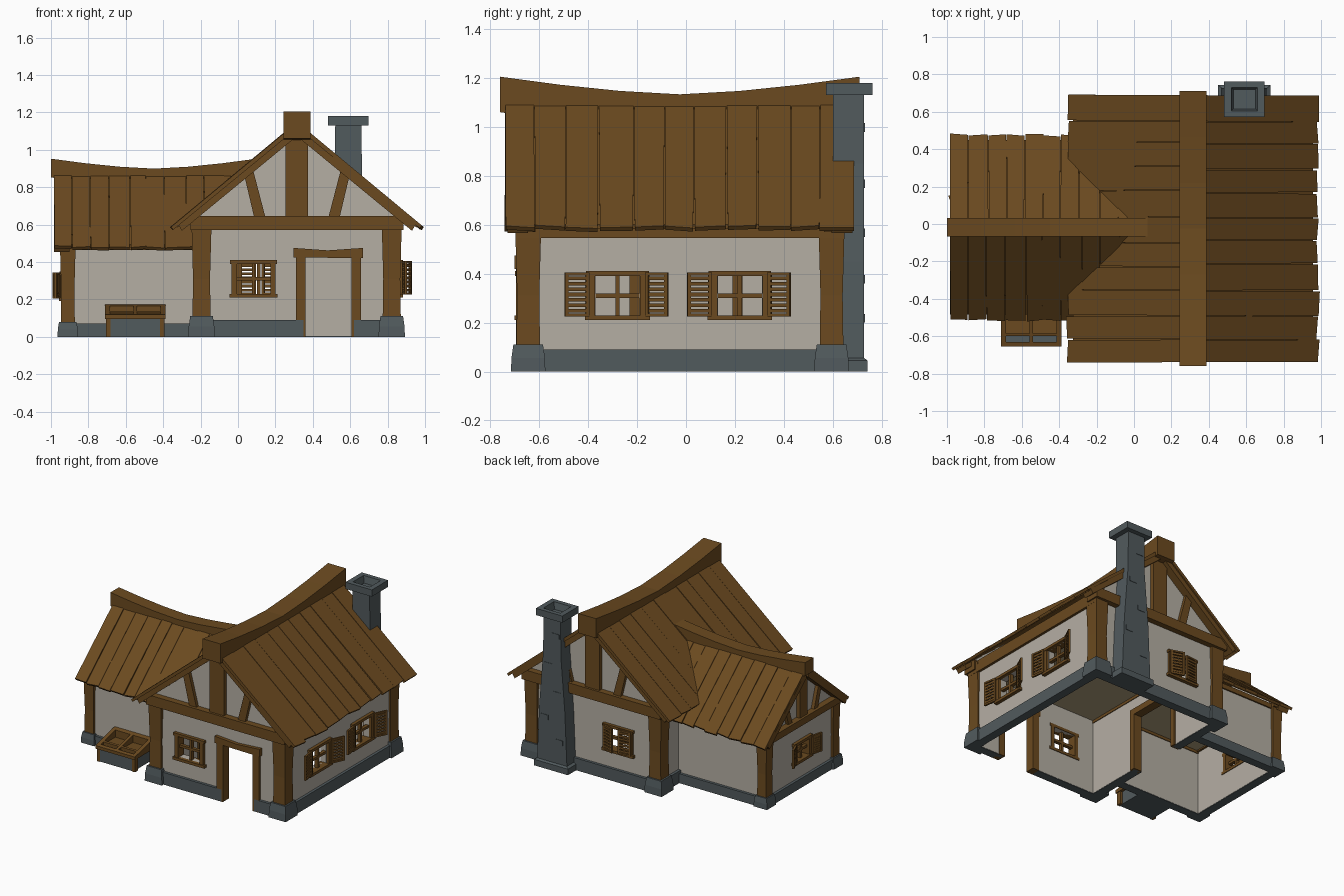
import bpy, bmesh, math, random
from mathutils import Matrix, Vector

if "Cube" in bpy.data.objects:
    bpy.data.objects.remove(bpy.data.objects["Cube"])

random.seed(4)


def material(name, rgb):
    m = bpy.data.materials.new(name)
    m.diffuse_color = (*rgb, 1)
    m.use_nodes = True
    m.node_tree.nodes["Principled BSDF"].inputs["Base Color"].default_value = m.diffuse_color
    return m


WOOD = material("brown wood", (0.147, 0.068, 0.014))
PLASTER = material("pale plaster", (0.46, 0.425, 0.37))
STONE = material("grey stone", (0.083, 0.103, 0.110))
CEIL = material("tan ceiling", (0.42, 0.34, 0.20))


def part(name, mat, solids, M=Matrix()):
    """Each solid is a list of rings lofted together and capped."""
    bm = bmesh.new()
    for rings in solids:
        vs = [[bm.verts.new(M @ Vector(p)) for p in r] for r in rings]
        n = len(vs[0])
        for a, b in zip(vs, vs[1:]):
            for i in range(n):
                j = (i + 1) % n
                bm.faces.new((a[i], a[j], b[j], b[i]))
        bm.faces.new(vs[0])
        bm.faces.new(vs[-1])
    bmesh.ops.recalc_face_normals(bm, faces=bm.faces)
    me = bpy.data.meshes.new(name)
    bm.to_mesh(me)
    bm.free()
    me.materials.append(mat)
    ob = bpy.data.objects.new(name, me)
    bpy.context.collection.objects.link(ob)
    return ob


def ring(x0, x1, y0, y1, z):
    return [(x0, y0, z), (x1, y0, z), (x1, y1, z), (x0, y1, z)]


def box(x0, x1, y0, y1, z0, z1):
    return [ring(x0, x1, y0, y1, z0), ring(x0, x1, y0, y1, z1)]


def prism(pts, d0, d1):
    return [[(u, d0, z) for u, z in pts], [(u, d1, z) for u, z in pts]]


def frame(u, d, ox=0, oy=0):
    """Local axes: u along the wall, d outward, z up; origin at (ox, oy)."""
    return Matrix(((u[0], d[0], 0, ox), (u[1], d[1], 0, oy), (0, 0, 1, 0), (0, 0, 0, 1)))


X, Y = (1, 0), (0, 1)
FRONT = frame(X, (0, -1), 0, -0.675)
BACK = frame(X, Y, 0, 0.625)
RIGHT = frame(Y, X, 0.857, 0)
LEFT = frame(Y, (-1, 0), -0.215, 0)
W_FRONT = frame(X, (0, -1), 0, -0.43)
W_BACK = frame(X, Y, 0, 0.395)
W_LEFT = frame(Y, (-1, 0), -0.93, 0)


def wall(name, mat, M, u0, u1, z0, z1, d0, d1, holes=()):
    solids, u = [], u0
    for a, b, lo, hi in holes:
        solids.append(box(u, a, d0, d1, z0, z1))
        if lo > z0:
            solids.append(box(a, b, d0, d1, z0, lo))
        if hi < z1:
            solids.append(box(a, b, d0, d1, hi, z1))
        u = b
    solids.append(box(u, u1, d0, d1, z0, z1))
    part(name, mat, solids, M)


# Walls and plinths: name, frame, range, wall top, plinth top, window holes, door
WALLS = [
    ("front", FRONT, -0.215, 0.857, 0.60, 0.09, [(-0.01, 0.18, 0.23, 0.39)], [(0.35, 0.62, 0, 0.43)]),
    ("back", BACK, -0.215, 0.857, 0.60, 0.09, [(0.02, 0.20, 0.23, 0.39)], []),
    ("right", RIGHT, -0.675, 0.625, 0.62, 0.09,
     [(-0.37, -0.19, 0.23, 0.39), (0.13, 0.31, 0.23, 0.39)], []),
    ("left", LEFT, -0.675, 0.625, 0.62, 0.09, [], [(-0.2, 0.2, 0, 0.43)]),
    ("wing_front", W_FRONT, -0.93, -0.215, 0.505, 0.07, [], []),
    ("wing_back", W_BACK, -0.93, -0.215, 0.505, 0.07, [], []),
    ("wing_left", W_LEFT, -0.43, 0.395, 0.505, 0.07, [(-0.10, 0.06, 0.205, 0.335)], []),
]
for n, M, a, b, top, pl, wins, doors in WALLS:
    wall(n + "_wall", PLASTER, M, a, b, 0.003, top, -0.045, 0, wins + doors)
    wall(n + "_plinth", STONE, M, a - 0.02, b + 0.02, 0, pl, -0.043, 0.02,
         [(d[0], d[1], 0, pl) for d in doors])
part("ceilings", CEIL, [box(-0.2, 0.84, -0.66, 0.61, 0.565, 0.575),
                        box(-0.92, -0.2, -0.42, 0.385, 0.485, 0.495)])


# Corner posts on stone feet, L-shaped so the room corners stay clean
def post(name, x, y, sx, sy, h, base, top):
    def r(k, z):
        c = -0.01
        return [(x + sx * u, y + sy * v, z) for u, v in
                ((-k, k), (k, k), (k, -k), (c, -k), (c, c), (-k, c))]
    part(name + "_post", WOOD, [[r(h * 0.9, base - 0.02), r(h * 0.84, 0.5 * top), r(h, top)]])
    part(name + "_foot", STONE, [[r(h * 1.3, 0), r(h * 1.27, base * 0.5), r(h * 1.12, base)]])


for nx, x, sx in (("left", -0.195, -1), ("right", 0.822, 1)):
    for ny, y, sy in (("front", -0.645, -1), ("back", 0.595, 1)):
        post(f"{ny}_{nx}", x, y, sx, sy, 0.054, 0.11, 0.62)
for ny, y, sy in (("front", -0.41, -1), ("back", 0.375, 1)):
    post("wing_" + ny, -0.91, y, -1, sy, 0.042, 0.08, 0.495)


# Windows with louvred shutters hinged at each side
def window(name, M, u, z0, z1, w, left=None, right=None):
    o = w / 2
    zc = (z0 + z1) / 2
    part(name + "_window_frame", WOOD, [
        box(u - o, u - o + 0.028, -0.05, 0.02, z0, z1), box(u + o - 0.028, u + o, -0.05, 0.02, z0, z1),
        box(u - o - 0.012, u + o + 0.012, -0.05, 0.026, z0, z0 + 0.02),
        box(u - o - 0.008, u + o + 0.008, -0.05, 0.024, z1 - 0.02, z1),
        box(u - 0.009, u + 0.009, -0.025, 0, z0, z1), box(u - o, u + o, -0.025, 0, zc - 0.009, zc + 0.009)], M)
    sw, a, b = 0.42 * w, z0 + 0.015, z1 - 0.005
    solids = [box(0, 0.014, -0.007, 0.007, a, b), box(sw - 0.014, sw, -0.007, 0.007, a, b),
              box(0, sw, -0.007, 0.007, a, a + 0.012), box(0, sw, -0.007, 0.007, b - 0.012, b)]
    n = 7
    for i in range(n):
        z = a + 0.012 + (b - a - 0.026) * (i + 0.2) / n
        solids.append(box(0.01, sw - 0.01, -0.004, 0.004, z, z + 0.015))
    for s, ang in ((-1, left), (1, right)):
        if ang is not None:
            T = (M @ Matrix.Translation((u + s * (o - 0.005), 0.025, 0)) @ Matrix.Diagonal((s, 1, 1, 1))
                 @ Matrix.Rotation(math.radians(ang), 4, 'Z'))
            part(name + "_shutter", WOOD, solids, T)


window("front", FRONT, 0.083, 0.21, 0.41, 0.235)
window("back", BACK, 0.11, 0.21, 0.41, 0.235, 174, 162)
window("right_front", RIGHT, -0.28, 0.21, 0.41, 0.24, 8, 25)
window("right_rear", RIGHT, 0.22, 0.21, 0.41, 0.24, 8, 25)
window("wing", W_LEFT, -0.02, 0.19, 0.35, 0.20, 15, 22)

# Door frames
part("front_door_frame", WOOD, [box(0.31, 0.362, -0.05, 0.02, 0, 0.43), box(0.607, 0.657, -0.05, 0.02, 0, 0.43),
     prism([(0.298, 0.425), (0.668, 0.42), (0.668, 0.475), (0.48, 0.462), (0.298, 0.475)], -0.05, 0.026)], FRONT)
part("inner_door_frame", WOOD, [box(-0.23, -0.19, -0.055, 0.01, 0, 0.43), box(0.19, 0.23, -0.055, 0.01, 0, 0.43),
                                box(-0.23, 0.23, -0.055, 0.01, 0.42, 0.465)], LEFT)


# Timber-framed gables: roof line is z = zt - slope * (u - o0)
def gable(name, M, half, zb, bh, zt, o0, slope, king, eave, b0, b1):
    def z(o):
        return zt - slope * (o - o0)
    e = half + 0.035
    part(name + "_gable_wall", PLASTER, [prism([(-half, zb), (half, zb), (half, z(half) - 0.03),
         (0, z(0) - 0.03), (-half, z(half) - 0.03)], -0.04, -0.005)], M)
    timber = [prism([(-e, zb), (e, zb), (e, min(zb + bh, z(e) - 0.03)), (e - 0.05, zb + bh),
                     (0.05 - e, zb + bh), (-e, min(zb + bh, z(e) - 0.03))], -0.06, 0.042),
              box(-king, king, -0.03, 0.025, zb + bh, z(king) - 0.02)]
    for s in (-1, 1):
        t = z(b1) - 0.045
        timber.append(prism([(s * (b0 - king * 0.5), zb + bh), (s * (b0 + king * 0.5), zb + bh),
                             (s * (b1 + king * 0.45), t), (s * (b1 - king * 0.45), t)], -0.03, 0.02))
        timber.append(prism([(s * 0.01, z(0.01) - 0.02), (s * eave, z(eave) - 0.02),
                             (s * (eave - 0.02), z(eave - 0.02) - 0.07), (s * 0.01, z(0.01) - 0.075)], -0.03, 0.055))
    part(name + "_gable_timber", WOOD, timber, M)


MAIN = (0.535, 0.57, 0.075, 1.085, 0.075, 0.83, 0.06, 0.635, 0.2, 0.26)
gable("front", frame(X, (0, -1), 0.315, -0.675), *MAIN)
gable("back", frame(X, Y, 0.315, 0.625), *MAIN)
gable("wing", frame(Y, (-1, 0), -0.93, -0.018), 0.41, 0.475, 0.05, 0.86, 0.05, 0.85, 0.045, 0.465, 0.15, 0.2)
part("wall_plates", WOOD, [box(-0.235, -0.165, -0.69, 0.64, 0.545, 0.63), box(0.807, 0.875, -0.69, 0.64, 0.545, 0.63),
     box(-0.95, -0.2, -0.44, -0.38, 0.465, 0.5), box(-0.95, -0.2, 0.345, 0.405, 0.465, 0.5)])


# Roof planks running down the slope, with ragged ends
def planks(name, M, d0, d1, n, zt, o0, slope, eave, clip=None):
    w = (d1 - d0) / n
    solids = []
    for s in (-1, 1):
        cuts = [d0] + [d0 + w * (i + random.uniform(-0.1, 0.1)) for i in range(1, n)] + [d1]
        for a, b in zip(cuts, cuts[1:]):
            e = eave + random.uniform(-0.008, 0.004)
            if clip and b > clip[0]:
                e = clip[1]
            lift = random.uniform(-0.003, 0.003)
            k = random.uniform(-0.005, 0.005)
            skew = [random.uniform(-0.004, 0.004) for _ in range(2)]
            rings = []
            for d, ee, sk in ((a + 0.0015, e - k, skew[0]), (b - 0.0015, e + k, skew[1])):
                zs = [zt + lift - slope * (q - o0) for q in (o0 - 0.04, ee)]
                rings.append([(s * (o0 - 0.04), d, zs[0]), (s * ee, d + sk, zs[1]),
                              (s * (ee - 0.012), d + sk, zs[1] - 0.015), (s * (o0 - 0.04), d, zs[0] - 0.031)])
            solids.append(rings)
        # thin boarding beneath closes the gaps
        q = clip[0] if clip else d1 - 0.02
        za, zb = [zt - 0.014 - slope * (v - o0) for v in (o0 - 0.05, eave - 0.03)]
        solids.append(prism([(s * (o0 - 0.05), za), (s * (eave - 0.03), zb), (s * (eave - 0.03), zb - 0.018),
                             (s * (o0 - 0.05), za - 0.018)], d0 + 0.02, q))
    part(name, WOOD, solids, M)


planks("main_roof", frame(X, Y, 0.315, 0), -0.74, 0.69, 11, 1.085, 0.075, 0.83, 0.672)
planks("wing_roof", frame(Y, X, 0, -0.018), -0.985, 0.015, 10, 0.86, 0.05, 0.85, 0.496, (-0.17, 0.2))


# Sagging ridge beams
def ridge(name, M, half, d0, d1, top, sag, h):
    rings = []
    for i in range(7):
        t = i / 3 - 1
        d = (d0 + d1) / 2 + t * (d1 - d0) / 2
        z = top - sag * (1 - abs(t) ** 1.5)
        rings.append([(-half, d, z - h), (half, d, z - h), (half, d, z), (-half, d, z)])
    part(name, WOOD, [rings], M)


ridge("main_ridge_beam", frame(X, Y, 0.315, 0), 0.073, -0.76, 0.71, 1.205, 0.072, 0.145)
ridge("wing_ridge_beam", frame(Y, X, 0, -0.018), 0.05, -1.0, 0.1, 0.952, 0.053, 0.1)


# Chimney: tapered stack, foot, hollow cap and a few barely raised stones
def cr(hx, y0, y1, z):
    return ring(0.59 - hx, 0.59 + hx, y0, y1, z)


part("chimney_stack", STONE, [
    [cr(0.14, 0.585, 0.742, 0), cr(0.14, 0.585, 0.742, 0.045), cr(0.122, 0.6, 0.728, 0.055),
     cr(0.105, 0.6, 0.728, 0.45), cr(0.073, 0.6, 0.728, 0.85), cr(0.07, 0.6, 0.728, 1.13)]])
part("chimney_cap", STONE, [[cr(0.108, 0.572, 0.762, 1.13), cr(0.108, 0.572, 0.762, 1.18),
                             cr(0.07, 0.605, 0.73, 1.18), cr(0.052, 0.622, 0.713, 1.10)]])
part("chimney_stones", STONE, [box(x - 0.03, x + 0.03, 0.7, 0.731, z, z + 0.035)
                               for x, z in ((0.53, 0.2), (0.65, 0.36), (0.55, 0.55), (0.62, 0.75), (0.56, 0.98))])

# Garden cold frame: stone box with a sloping wooden lid frame
CX, Y0, Y1 = -0.55, -0.655, -0.43
part("cold_frame_box", STONE, [box(-0.69, -0.41, -0.64, Y1, 0, 0.1)])


def lid(x0, x1, y0, y1):
    def h(y):
        return 0.118 + 0.055 * (y - Y0) / (Y1 - Y0)
    return [[(x0, y0, 0.095), (x1, y0, 0.095), (x1, y1, 0.095), (x0, y1, 0.095)],
            [(x0, y0, h(y0)), (x1, y0, h(y0)), (x1, y1, h(y1)), (x0, y1, h(y1))]]


part("cold_frame_lid", WOOD, [
    lid(-0.712, -0.685, Y0, Y1), lid(-0.415, -0.388, Y0, Y1), lid(CX - 0.01, CX + 0.01, Y0, Y1),
    lid(-0.7, -0.4, Y0, Y0 + 0.025), lid(-0.7, -0.4, Y1 - 0.03, Y1), lid(-0.7, -0.4, -0.6, -0.585),
    box(-0.69, -0.41, -0.59, Y1, 0.095, 0.112),
    box(-0.707, -0.683, -0.645, -0.61, 0, 0.1), box(-0.417, -0.393, -0.645, -0.61, 0, 0.1)])
